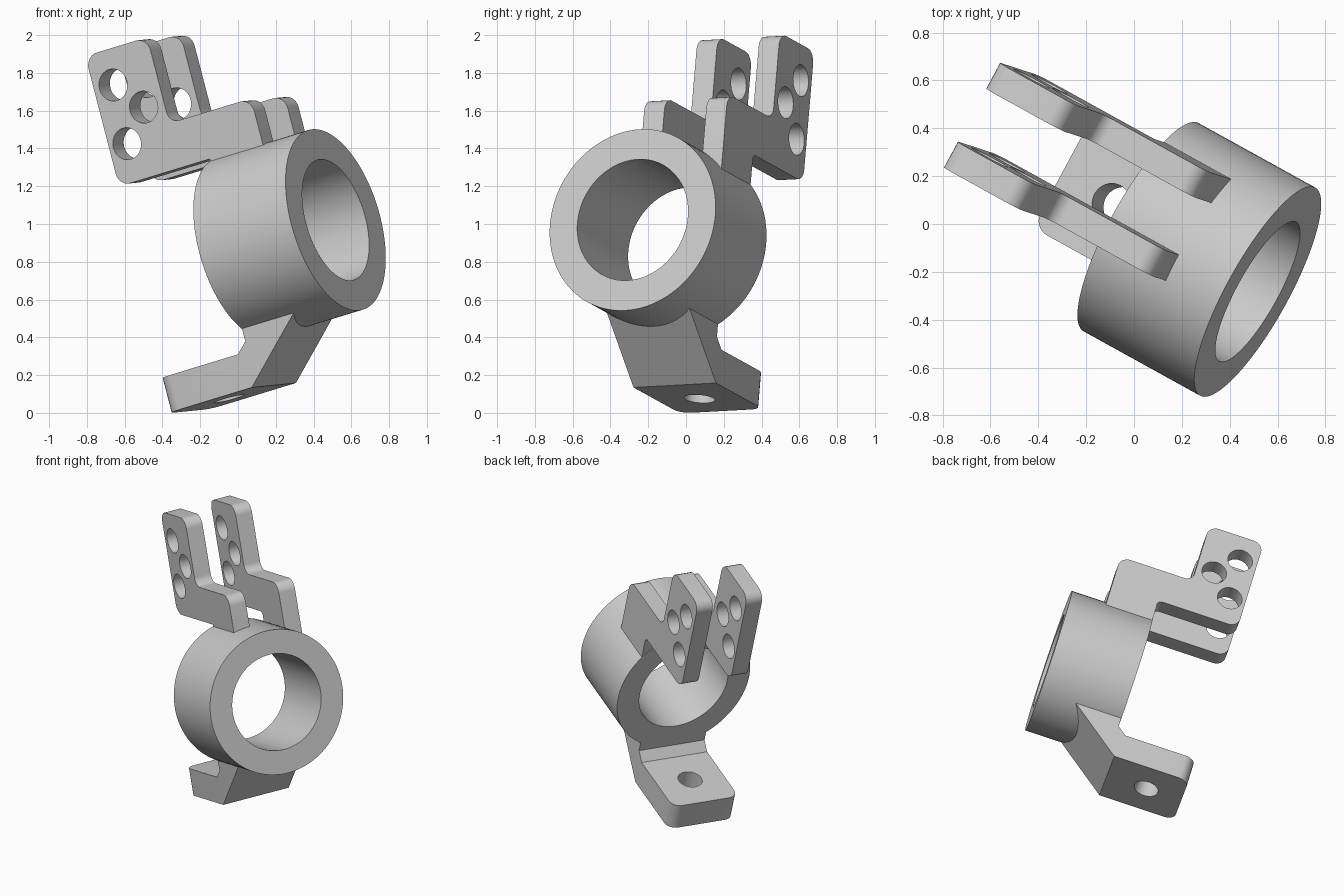
import bpy, bmesh, math
from mathutils import Vector, Matrix

old = bpy.data.objects.get("Cube")
if old:
    bpy.data.objects.remove(old, do_unlink=True)

# Tilted frame: local x = bore axis, local y = across the plates, local z = up
axis = Vector((0.845, -0.467, 0.258)).normalized()
up = Vector((-0.253, 0.083, 0.965))
up = (up - axis * up.dot(axis)).normalized()
across = up.cross(axis)
FRAME = Matrix.Translation((0.029, -0.013, 0.873)) @ Matrix((axis, across, up)).transposed().to_4x4()

grey = bpy.data.materials.new("plain grey")
grey.use_nodes = True
colour = (0.6, 0.6, 0.6, 1)
grey.diffuse_color = colour
grey.node_tree.nodes["Principled BSDF"].inputs["Base Color"].default_value = colour

R_OUT, R_IN, LENGTH = 0.497, 0.332, 0.577


def finish(name, bm):
    """Turn a bmesh into an object placed in the tilted frame."""
    bmesh.ops.recalc_face_normals(bm, faces=bm.faces)
    me = bpy.data.meshes.new(name)
    bm.to_mesh(me)
    bm.free()
    me.transform(FRAME)
    me.materials.append(grey)
    ob = bpy.data.objects.new(name, me)
    bpy.context.collection.objects.link(ob)
    return ob


def smooth(ob):
    bpy.ops.object.select_all(action="DESELECT")
    ob.select_set(True)
    bpy.context.view_layer.objects.active = ob
    bpy.ops.object.shade_smooth_by_angle(angle=math.radians(30))


def rounded(corners, steps=6):
    """Outline from (x, z, radius) corners, each filleted."""
    out = []
    for i, (x, z, r) in enumerate(corners):
        p = Vector((x, z))
        if r == 0:
            out.append(p)
            continue
        d1 = (Vector(corners[i - 1][:2]) - p).normalized()
        d2 = (Vector(corners[(i + 1) % len(corners)][:2]) - p).normalized()
        half = d1.angle(d2) / 2
        reach = r / math.tan(half)
        centre = p + (d1 + d2).normalized() * (r / math.sin(half))
        start, end = p + d1 * reach - centre, p + d2 * reach - centre
        for k in range(steps + 1):
            out.append(centre + start.lerp(end, k / steps).normalized() * r)
    return out


def slab(outline, y0, y1):
    """Extrude an x-z outline from y0 to y1."""
    bm = bmesh.new()
    face = bm.faces.new([bm.verts.new((p.x, y0, p.y)) for p in outline])
    ext = bmesh.ops.extrude_face_region(bm, geom=[face], use_keep_orig=True)
    moved = [g for g in ext["geom"] if isinstance(g, bmesh.types.BMVert)]
    bmesh.ops.translate(bm, verts=moved, vec=(0, y1 - y0, 0))
    return bm


def drill(ob, centre, radius, direction):
    """Cut one round hole and remove the cutter."""
    bm = bmesh.new()
    turn = Vector((0, 0, 1)).rotation_difference(Vector(direction)).to_matrix().to_4x4()
    bmesh.ops.create_cone(bm, cap_ends=True, segments=40, radius1=radius, radius2=radius,
                          depth=0.5, matrix=Matrix.Translation(centre) @ turn)
    cutter = finish("hole_cutter", bm)
    cutter.hide_render = True
    mod = ob.modifiers.new("hole", "BOOLEAN")
    mod.operation = "DIFFERENCE"
    mod.solver = "EXACT"
    mod.object = cutter
    bpy.context.view_layer.update()
    deps = bpy.context.evaluated_depsgraph_get()
    cut = bpy.data.meshes.new_from_object(ob.evaluated_get(deps))
    ob.modifiers.clear()
    ob.data = cut
    bpy.data.objects.remove(cutter, do_unlink=True)


# Ring: rectangle spun around the bore axis
bm = bmesh.new()
loop = [bm.verts.new((x, 0, r)) for x, r in
        ((0, R_IN), (LENGTH, R_IN), (LENGTH, R_OUT), (0, R_OUT))]
edges = [bm.edges.new((loop[i - 1], loop[i])) for i in range(4)]
bmesh.ops.spin(bm, geom=loop + edges, cent=(0, 0, 0), axis=(1, 0, 0),
               angle=math.tau, steps=96, use_merge=True)
bmesh.ops.remove_doubles(bm, verts=bm.verts, dist=1e-4)
smooth(finish("ring", bm))

# Two stepped plates, each with three holes, rooted in the ring
for name, y0, root in (("front_plate", -0.122, 0.42), ("back_plate", 0.252, 0.30)):
    y1 = y0 + 0.122
    outline = rounded([
        (0.333, root, 0), (0.333, 0.738, 0.07), (-0.178, 0.738, 0.06),
        (-0.178, 1.21, 0.07), (-0.565, 1.21, 0.07), (-0.565, 0.494, 0.07),
        (0.002, 0.494, 0.03 if root < 0.4 else 0), (0.002, root, 0)])
    plate = finish(name, slab(outline, y0, y1))
    for x, z in ((-0.447, 1.02), (-0.303, 0.86), (-0.455, 0.70)):
        drill(plate, (x, (y0 + y1) / 2, z), 0.085, (0, 1, 0))
    smooth(plate)

# Foot: slanted leg and flat flange with rounded end corners
foot_outline = [Vector(p) for p in (
    (-0.56, -0.745), (-0.03, -0.745), (0.36, -0.40), (0.002, -0.40),
    (0.002, -0.50), (-0.06, -0.555), (-0.56, -0.555))]
bm = slab(foot_outline, -0.248, 0.248)
ends = [e for e in bm.edges if all(v.co.x < -0.55 for v in e.verts)
        and abs(e.verts[0].co.z - e.verts[1].co.z) > 0.1]
bmesh.ops.bevel(bm, geom=ends, offset=0.07, segments=6, profile=0.5, affect="EDGES")
foot = finish("foot", bm)
drill(foot, (-0.31, 0, -0.65), 0.083, (0, 0, 1))
smooth(foot)
